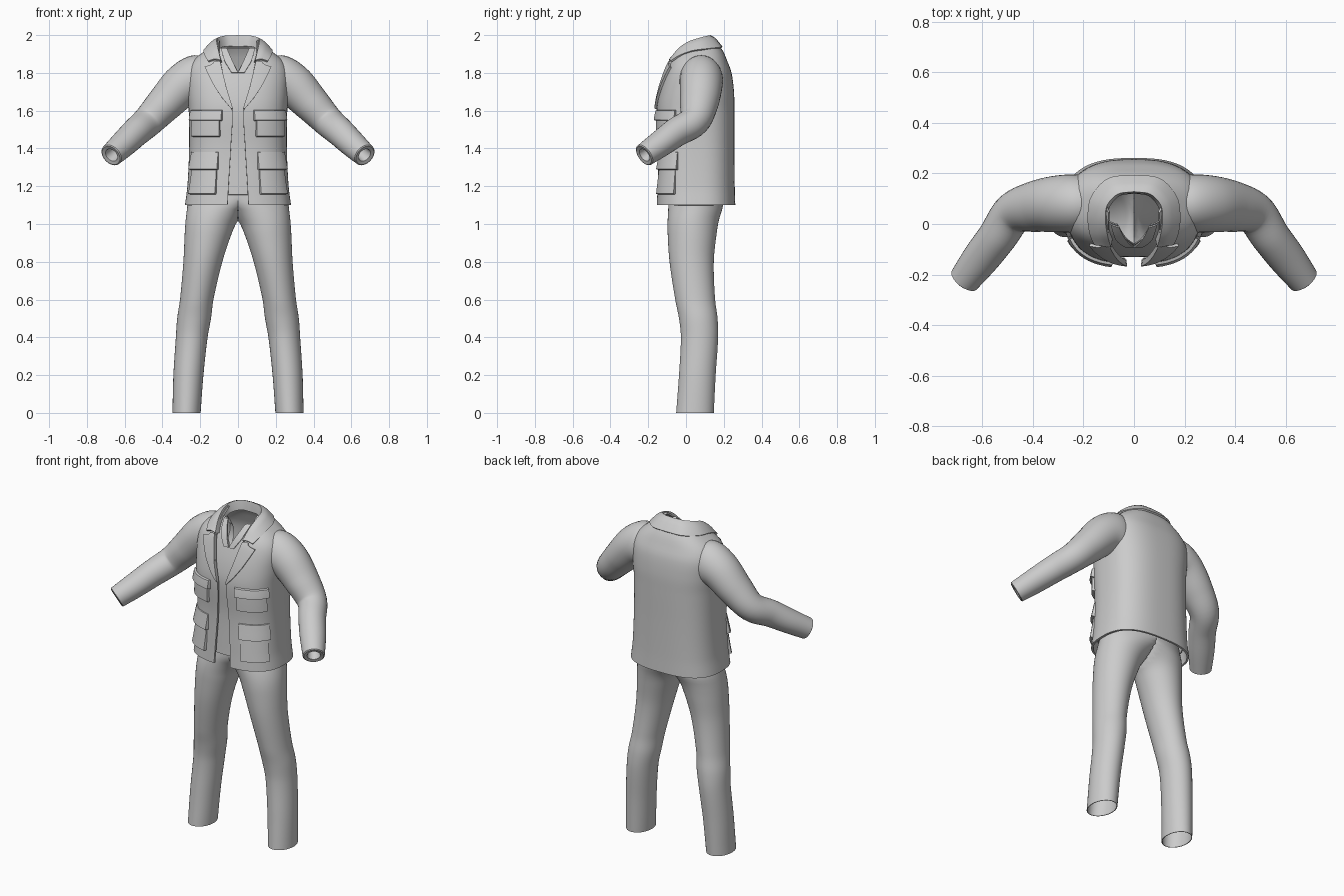
import bpy, bmesh, math
from mathutils import Vector

if "Cube" in bpy.data.objects:
    bpy.data.objects.remove(bpy.data.objects["Cube"])

cloth = bpy.data.materials.new("grey cloth")
cloth.diffuse_color = (0.6, 0.6, 0.6, 1)
cloth.use_nodes = True
cloth.node_tree.nodes["Principled BSDF"].inputs["Base Color"].default_value = cloth.diffuse_color
P = 0.75  # roundness of the torso section


def interp(keys, s):
    """Smooth interpolation of rows (s, values...)."""
    i = 0
    while i < len(keys) - 2 and s > keys[i + 1][0]:
        i += 1
    a, b = keys[i], keys[i + 1]
    h = b[0] - a[0]
    u = min(max((s - a[0]) / h, 0), 1)
    p, n = keys[max(i - 1, 0)], keys[min(i + 2, len(keys) - 1)]
    out = []
    for k in range(1, len(a)):
        m0 = (b[k] - p[k]) / (b[0] - p[0]) * h
        m1 = (n[k] - a[k]) / (n[0] - a[0]) * h
        out.append((2*u**3 - 3*u*u + 1) * a[k] + (u**3 - 2*u*u + u) * m0
                   + (3*u*u - 2*u**3) * b[k] + (u**3 - u*u) * m1)
    return out


def steps(a, b, n):
    return [a + (b - a) * i / n for i in range(n + 1)]


def sheet(name, rows, thick, closed=False):
    """Mesh from rows of points, mirrored to the other side and thickened."""
    bm = bmesh.new()
    grid = [[bm.verts.new(p) for p in row] for row in rows]
    n = len(rows[0])
    for r0, r1 in zip(grid, grid[1:]):
        for j in range(n if closed else n - 1):
            k = (j + 1) % n
            quad = (r0[j], r0[k], r1[k], r1[j])
            if not all(abs(v.co.x) < 1e-5 for v in quad):
                bm.faces.new(quad)
    bmesh.ops.remove_doubles(bm, verts=bm.verts[:], dist=1e-5)
    loose = [v for v in bm.verts if not v.link_faces]
    bmesh.ops.delete(bm, geom=loose, context='VERTS')
    bmesh.ops.recalc_face_normals(bm, faces=bm.faces[:])
    me = bpy.data.meshes.new(name)
    bm.to_mesh(me)
    bm.free()
    me.materials.append(cloth)
    ob = bpy.data.objects.new(name, me)
    bpy.context.collection.objects.link(ob)
    bpy.ops.object.select_all(action='DESELECT')
    ob.select_set(True)
    bpy.context.view_layer.objects.active = ob
    ob.modifiers.new("mirror", 'MIRROR').merge_threshold = 0.0005
    if thick:
        so = ob.modifiers.new("thickness", 'SOLIDIFY')
        so.thickness, so.offset = thick, 0
    for m in list(ob.modifiers):
        bpy.ops.object.modifier_apply(modifier=m.name)
    bpy.ops.object.shade_smooth_by_angle(angle=math.radians(40))
    return ob


# torso profile: height, half width, front y, back y, half opening
TORSO = [(1.10, .275, -.15, .255, .055), (1.2, .262, -.145, .252, .05),
         (1.4, .253, -.14, .25, .038), (1.6, .255, -.15, .25, .03),
         (1.7, .262, -.135, .248, .055), (1.8, .262, -.105, .235, .08),
         (1.86, .235, -.08, .213, .092), (1.91, .175, -.045, .192, .1),
         (1.95, .125, -.01, .165, .1), (1.97, .108, .02, .145, .098)]


def surf(t, z, off=0.0):
    """Torso surface point: t = 0 front, pi back."""
    rx, yf, yb, _ = interp(TORSO, z)
    s, c = abs(math.sin(t)), math.cos(t)
    if s < 1e-6:
        s = 0
    return ((rx + off) * s**P,
            (yf + yb) / 2 - ((yb - yf) / 2 + off) * math.copysign(abs(c)**P, c), z)


def t_at(x, z, off=0.0):
    rx = interp(TORSO, z)[0] + off
    return math.asin(min(max(x / rx, 0), 1)**(1 / P))


# jacket body, open at the front
sheet("jacket_body", [[surf(t, z) for t in steps(t_at(interp(TORSO, z)[3], z), math.pi, 36)]
                      for z in steps(1.10, 1.97, 44)], 0.012)

# shirt with a V neck
NECK = [(1.15, 0), (1.8, 0), (1.86, .03), (1.93, .065)]
sheet("shirt", [[surf(t, z, -.022) for t in steps(t_at(interp(NECK, z)[0], z, -.022), math.pi, 30)]
                for z in steps(1.155, 1.93, 34)], 0.006)


def facing(name, keys, n, off, thick):
    """Flat strip on the chest; rows are (height, inner x, outer x)."""
    rows = []
    for z in steps(keys[0][0], keys[-1][0], n):
        i = max(k for k in range(len(keys) - 1) if keys[k][0] <= z + 1e-9)
        a, b = keys[i], keys[i + 1]
        u = (z - a[0]) / (b[0] - a[0])
        x0, x1 = (a[k] + (b[k] - a[k]) * u for k in (1, 2))
        rows.append([surf(t_at(x, z), z, off) for x in steps(x0, x1, 6)])
    sheet(name, rows, thick)


# lapels, shirt collar
facing("lapel", [(1.61, .026, .034), (1.66, .04, .075), (1.72, .058, .115), (1.78, .072, .145),
                 (1.83, .083, .167), (1.845, .086, .125), (1.86, .09, .12)], 25, .012, .012)
facing("shirt_collar", [(1.80, .0, .035), (1.86, .03, .075), (1.93, .065, .1)], 10, -.014, .006)

# folded jacket collar: inner base, fold line and outer leaf along the neck
COLLAR = [(0, 0, .125, 1.94, 0, .13, 1.995, 0, .19, 1.935),
          (1, .06, .115, 1.94, .065, .12, 1.993, .1, .178, 1.933),
          (2, .10, .07, 1.93, .108, .075, 1.982, .165, .11, 1.925),
          (3, .105, .02, 1.915, .115, .015, 1.962, .18, .035, 1.915),
          (4, .10, -.03, 1.89, .108, -.04, 1.925, .174, -.032, 1.89),
          (5, .09, -.06, 1.855, .095, -.088, 1.865, .156, -.08, 1.86)]
rows = []
for s in steps(0, 5, 25):
    v = interp(COLLAR, s)
    a, b, c = Vector(v[0:3]), Vector(v[3:6]), Vector(v[6:9])
    bulge = b.lerp(c, .5) + Vector((0, 0, .008))
    rows.append([a, a.lerp(b, .6), b, b.lerp(bulge, .5) + Vector((0, 0, .002)), bulge, c])
sheet("collar", rows, 0.01)


def pocket(name, x0, t1, z0, z1, d_top, d_low):
    """Raised patch wrapping around the side of the torso."""
    t0 = t_at(x0, (z0 + z1) / 2)
    ts = [t0] + steps(t0 + .012, t1 - .012, 10) + [t1]
    zs = [z1] + steps(z1 - .006, z0 + .006, 5) + [z0]
    rows = []
    for i, z in enumerate(zs):
        d = d_top + (d_low - d_top) * (z1 - z) / (z1 - z0)
        rows.append([surf(t, z, -.004 if i in (0, len(zs) - 1) or j in (0, len(ts) - 1) else d)
                     for j, t in enumerate(ts)])
    sheet(name, rows, 0.003)


# chest and hip pockets with flaps
pocket("chest_pocket", .092, 1.10, 1.46, 1.58, .012, .02)
pocket("chest_pocket_flap", .08, 1.16, 1.545, 1.605, .014, .026)
pocket("hip_pocket", .11, 1.12, 1.155, 1.30, .008, .02)
pocket("hip_pocket_flap", .10, 1.18, 1.285, 1.385, .008, .024)

# sleeves: step, centre, horizontal radius, vertical radius
SLEEVE = [(0, .14, .075, 1.76, .08, .09), (1, .21, .08, 1.765, .112, .13),
          (2, .29, .08, 1.735, .113, .115), (3, .385, .07, 1.64, .102, .098),
          (4, .475, .043, 1.545, .084, .083), (5, .54, -.05, 1.487, .077, .077),
          (6, .605, -.135, 1.425, .073, .07), (7, .67, -.22, 1.365, .062, .062)]


def ring(s, scale=1.0, back=0.0):
    c = interp(SLEEVE, s)
    e = 0.05
    T = (Vector(interp(SLEEVE, min(s + e, 7))[:3]) - Vector(interp(SLEEVE, max(s - e, 0))[:3])).normalized()
    u = Vector((0, 0, 1)).cross(T).normalized()
    v = T.cross(u)
    o = Vector(c[:3]) - T * back
    return [o + u * (c[3] * scale * math.cos(a)) + v * (c[4] * scale * math.sin(a))
            for a in (2 * math.pi * k / 32 for k in range(32))]


# sleeve tube turned in at the cuff
rows = [ring(s) for s in steps(0, 7, 42)]
rows += [ring(7, .9, -.004), ring(7, .6), ring(7, .55, .03), ring(7, .5, .07), ring(7, .01, .07)]
sheet("sleeve", rows, 0, closed=True)

# trousers: height, inner x, outer x, front y, back y
LEG = [(0, .20, .345, -.05, .145), (.2, .185, .34, -.035, .155), (.4, .163, .327, -.025, .168),
       (.5, .145, .32, -.035, .165), (.6, .132, .305, -.055, .152), (.8, .085, .287, -.085, .145),
       (.95, .035, .28, -.095, .16), (1.02, 0, .275, -.095, .172), (1.08, -.07, .268, -.092, .19),
       (1.15, -.24, .258, -.09, .2), (1.22, -.24, .235, -.09, .2)]
rows = []
for z in steps(0, 1.22, 61):
    xi, xo, yf, yb = interp(LEG, z)
    row = []
    for k in range(48):
        a = 2 * math.pi * k / 48
        x = (xi + xo) / 2 + (xo - xi) / 2 * math.cos(a)
        y = (yf + yb) / 2 + (yb - yf) / 2 * math.sin(a)
        row.append((max(x, 0), y, z))
    rows.append(row)
sheet("trousers", rows, 0.004, closed=True)
